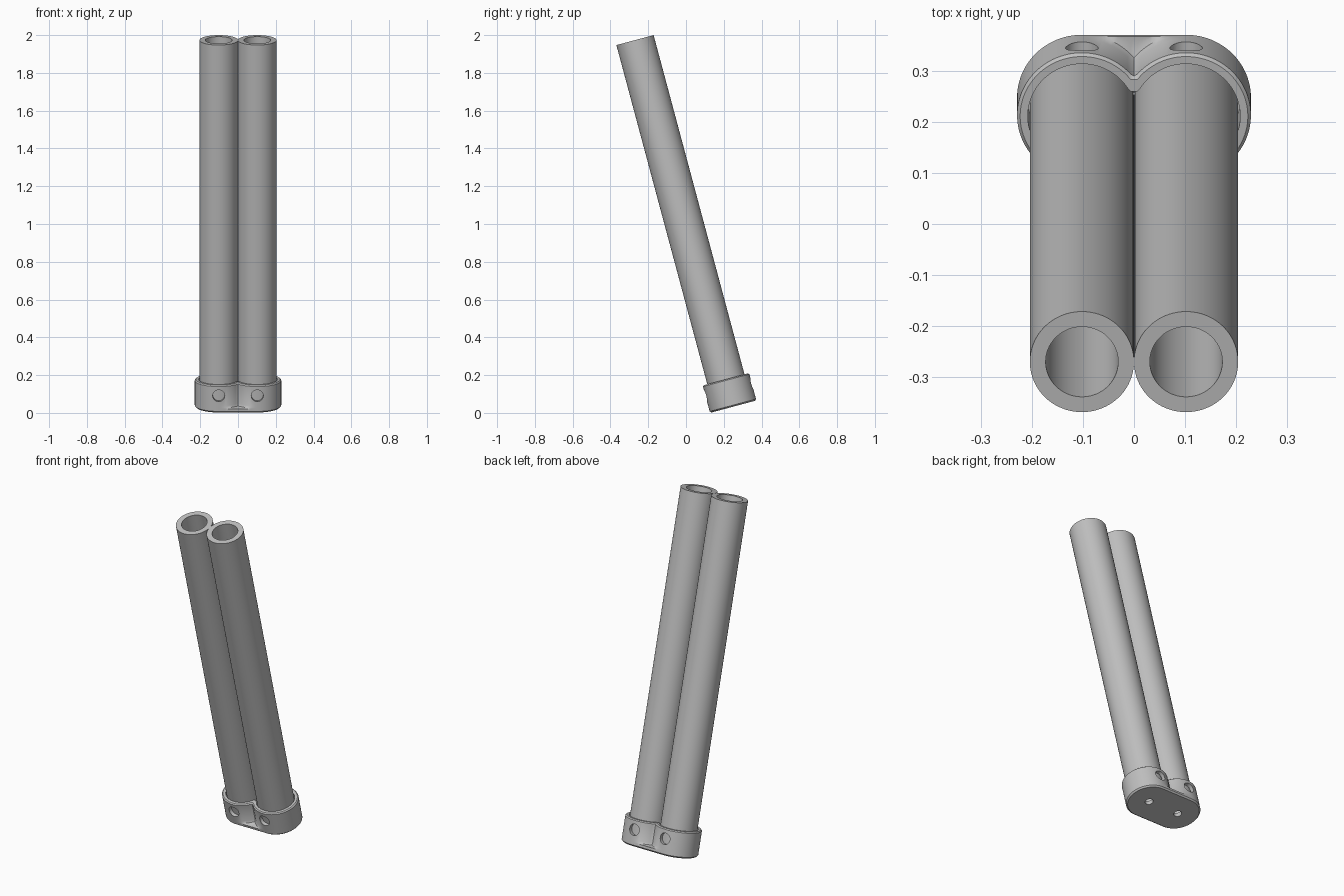
import bpy, bmesh
from math import sin, cos, pi, sqrt, radians

cube = bpy.data.objects.get("Cube")
if cube:
    bpy.data.objects.remove(cube)

TILT = radians(15)
BASE = (0, 0.25, 0.033)     # centre of the cap's underside
A = 0.102                   # tube centre offset
R = 0.127                   # cap lobe radius
CAP_H, LENGTH = 0.15, 2.009

grey = bpy.data.materials.new("plain grey")
grey.use_nodes = True
COLOR = (0.52, 0.52, 0.52, 1)
grey.diffuse_color = COLOR
grey.node_tree.nodes["Principled BSDF"].inputs["Base Color"].default_value = COLOR


def circle(r, h, cx=0, n=96):
    return [(cx + r * cos(2 * pi * i / n), r * sin(2 * pi * i / n), h) for i in range(n)]


def twin(r, h, grow=0, valley=0, flat=False, arc=48, mid=32):
    """Outline around both tubes; flat gives straight sides, grow fills the notch."""
    def side(x):
        if flat:
            return r
        return max(valley, min(r, sqrt(max(0, (r + grow) ** 2 - (A - abs(x)) ** 2))))
    pts = [(A + r * cos(t), r * sin(t), h)
           for t in (-pi / 2 + pi * i / arc for i in range(arc + 1))]
    for i in range(1, mid):
        x = A - 2 * A * i / mid
        pts.append((x, side(x), h))
    return pts + [(-x, -y, z) for x, y, z in pts]


def loft(name, rings, wrap=False):
    bm = bmesh.new()
    loops = [[bm.verts.new(p) for p in ring] for ring in rings]
    n = len(loops[0])
    pairs = list(zip(loops, loops[1:]))
    if wrap:
        pairs.append((loops[-1], loops[0]))
    else:
        bm.faces.new(loops[0])
        bm.faces.new(loops[-1])
    for a, b in pairs:
        for i in range(n):
            j = (i + 1) % n
            bm.faces.new((a[i], a[j], b[j], b[i]))
    bmesh.ops.remove_doubles(bm, verts=bm.verts[:], dist=1e-5)
    bmesh.ops.recalc_face_normals(bm, faces=bm.faces[:])
    mesh = bpy.data.meshes.new(name)
    bm.to_mesh(mesh)
    bm.free()
    mesh.materials.append(grey)
    ob = bpy.data.objects.new(name, mesh)
    bpy.context.collection.objects.link(ob)
    return ob


def select(ob):
    bpy.ops.object.select_all(action='DESELECT')
    ob.select_set(True)
    bpy.context.view_layer.objects.active = ob


def cut(target, cutter):
    mod = target.modifiers.new("cut", 'BOOLEAN')
    mod.operation, mod.solver, mod.object = 'DIFFERENCE', 'EXACT', cutter
    select(target)
    bpy.ops.object.modifier_apply(modifier=mod.name)
    bpy.data.objects.remove(cutter)


# End cap: straight-sided plate, filleted into two lobes, chamfered rim
PLATE, V = 0.022, 0.08
cap = loft("end_cap", [
    twin(R - 0.008, 0, flat=True),
    twin(R, 0.008, flat=True),
    twin(R, PLATE, flat=True),
    twin(R, PLATE, grow=0.016, valley=V),
    twin(R, PLATE + 0.005, grow=0.006, valley=V),
    twin(R, PLATE + 0.016, valley=V),
    twin(R, CAP_H - 0.006, valley=V),
    twin(R - 0.006, CAP_H, valley=V - 0.006),
])

# Pocket that receives the tubes
cut(cap, loft("pocket_cutter", [twin(0.106, h, valley=0.05) for h in (0.025, 0.3)]))

# Cross holes through front and back walls, drain holes through the floor
for side in (-1, 1):
    cross = [[(x, z, 0.093 + y) for x, y, z in circle(0.032, d, side * A, 48)]
             for d in (-0.3, 0.3)]
    cut(cap, loft("cross_hole_cutter", cross))
    cut(cap, loft("drain_hole_cutter",
                  [circle(0.022, h, side * A, 48) for h in (-0.1, 0.06)]))

# Two open tubes
parts = [cap]
for name, side in (("left_tube", 1), ("right_tube", -1)):
    parts.append(loft(name, [circle(r, h, side * A) for r, h in (
        (0.102, 0.025), (0.102, LENGTH), (0.071, LENGTH), (0.071, 0.025))], wrap=True))

# Lean everything forward
for ob in parts:
    ob.location = BASE
    ob.rotation_euler = (TILT, 0, 0)
    select(ob)
    bpy.ops.object.shade_smooth_by_angle(angle=radians(30))
